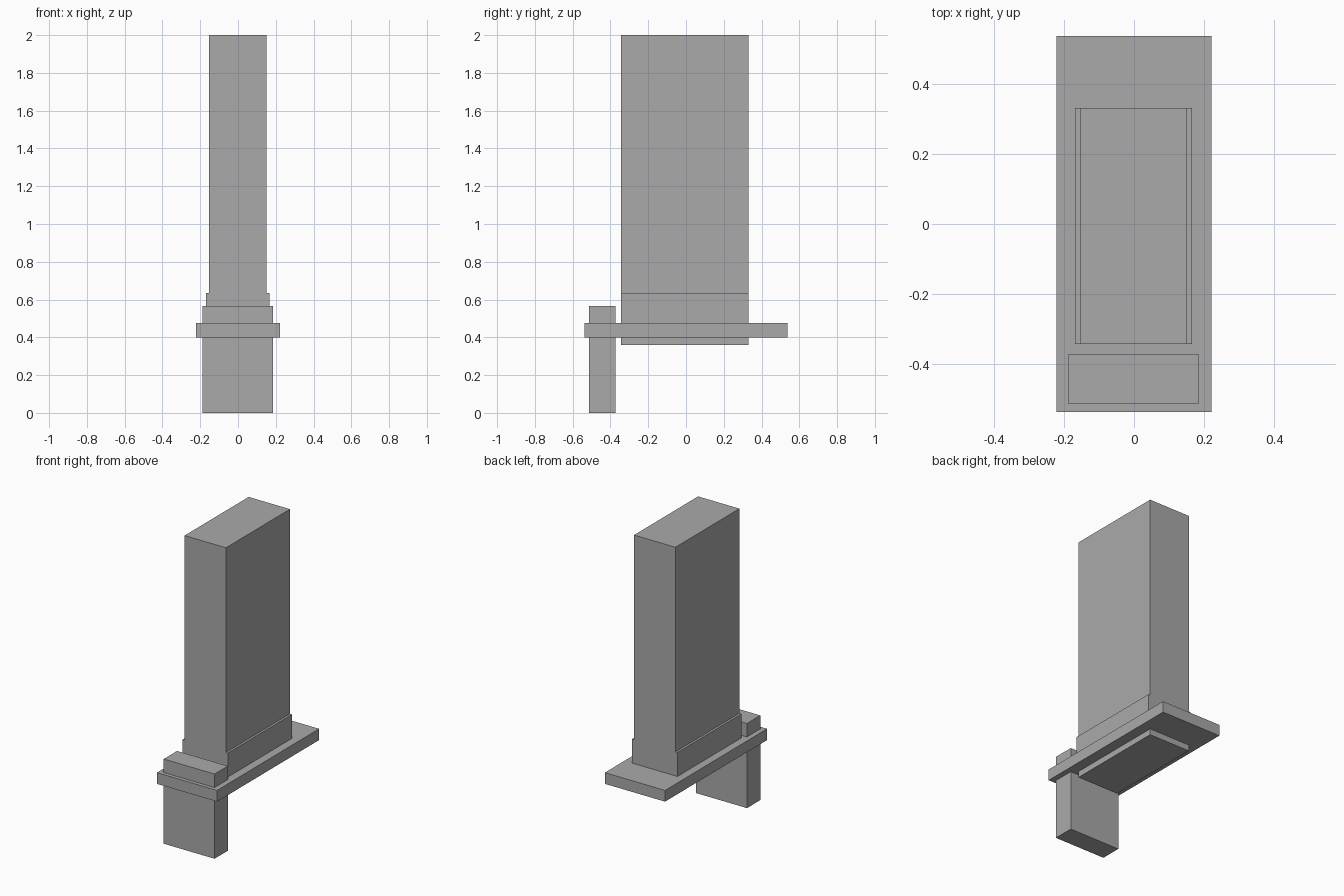
import bpy

# Remove the default cube
if "Cube" in bpy.data.objects:
    bpy.data.objects.remove(bpy.data.objects["Cube"], do_unlink=True)

# Single flat grey
GREY = (0.4, 0.4, 0.4, 1)
grey = bpy.data.materials.new("mid_grey")
grey.use_nodes = True
grey.diffuse_color = GREY
grey.node_tree.nodes["Principled BSDF"].inputs["Base Color"].default_value = GREY


def box(name, x, y, z):
    """Add a box spanning the given (low, high) range on each axis."""
    spans = (x, y, z)
    bpy.ops.mesh.primitive_cube_add(size=1, location=[(a + b) / 2 for a, b in spans])
    obj = bpy.context.object
    obj.name = name
    obj.scale = [b - a for a, b in spans]
    bpy.ops.object.transform_apply(location=False, rotation=False, scale=True)
    obj.data.materials.append(grey)
    return obj


DEPTH = (-0.343, 0.332)

# Tall slab, passing through the base plate
box("tall_slab", (-0.154, 0.151), DEPTH, (0.36, 2.0))

# Stepped collar strips on both sides of the slab
box("right_collar", (-0.169, -0.154), DEPTH, (0.475, 0.635))
box("left_collar", (0.151, 0.166), DEPTH, (0.475, 0.635))

# Wide flat plate
box("base_plate", (-0.222, 0.222), (-0.538, 0.538), (0.40, 0.475))

# Front leg, rising a little above the plate
box("front_leg", (-0.189, 0.186), (-0.513, -0.373), (0.0, 0.565))
